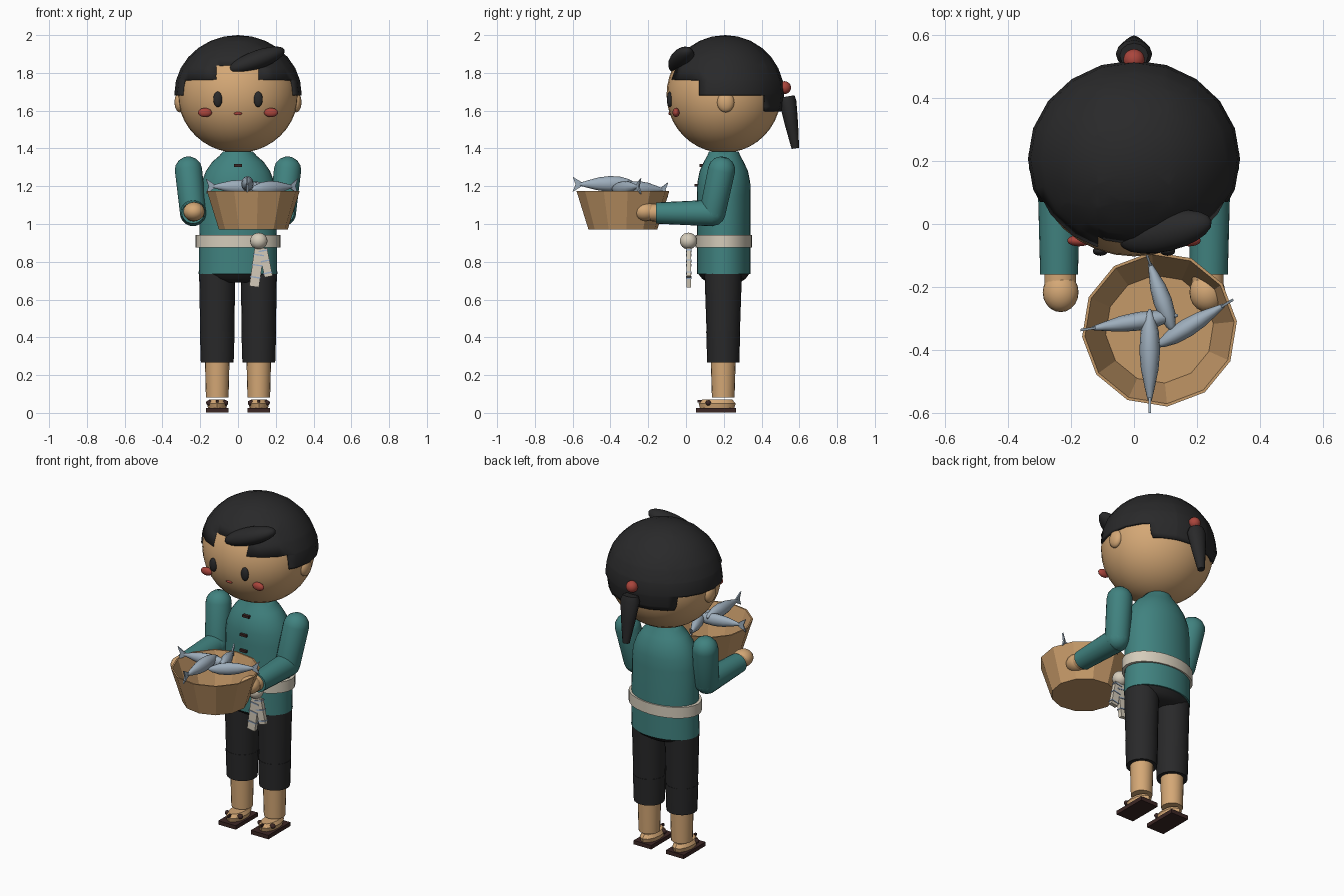
import bpy, bmesh, math
from mathutils import Vector, Matrix

if "Cube" in bpy.data.objects:
    bpy.data.objects.remove(bpy.data.objects["Cube"])


def mat(name, *rgb):
    m = bpy.data.materials.new(name)
    m.diffuse_color = (*rgb, 1)
    m.use_nodes = True
    m.node_tree.nodes["Principled BSDF"].inputs["Base Color"].default_value = m.diffuse_color
    return m


SKIN = mat("skin", 0.66, 0.39, 0.18)
BLACK = mat("soft_black", 0.022, 0.022, 0.023)
TEAL = mat("teal_cloth", 0.052, 0.225, 0.215)
CREAM = mat("cream_cloth", 0.66, 0.60, 0.49)
WOOD = mat("basket_wood", 0.56, 0.32, 0.14)
FISH = mat("fish_silver", 0.34, 0.42, 0.50)
RED = mat("red", 0.40, 0.06, 0.045)
SOLE = mat("dark_brown", 0.045, 0.02, 0.018)
STRIPE = mat("stripe_blue", 0.33, 0.43, 0.58)


def finish(name, bm, m, angle=40):
    bmesh.ops.recalc_face_normals(bm, faces=bm.faces)
    me = bpy.data.meshes.new(name)
    bm.to_mesh(me)
    bm.free()
    me.materials.append(m)
    if angle:
        me.shade_smooth()
        me.set_sharp_from_angle(angle=math.radians(angle))
    ob = bpy.data.objects.new(name, me)
    bpy.context.collection.objects.link(ob)
    return ob


def aim(direction):
    return Vector(direction).to_track_quat('X', 'Z').to_matrix().to_4x4()


def ellipsoid(name, c, r, m, direction=(1, 0, 0), seg=20, rings=12):
    bm = bmesh.new()
    M = Matrix.Translation(c) @ aim(direction) @ Matrix.Diagonal((*r, 1))
    bmesh.ops.create_uvsphere(bm, u_segments=seg, v_segments=rings, radius=1, matrix=M)
    return finish(name, bm, m, 60)


def loft(name, start, direction, rings, m, seg=20, angle=40, cap=True, turn=0.0):
    """Elliptical rings (distance, radius a, radius b) along a direction."""
    bm = bmesh.new()
    q = Vector(direction).to_track_quat('Z', 'Y')
    loops = []
    for d, a, b in rings:
        ts = [2 * math.pi * i / seg + turn for i in range(seg)]
        loops.append([bm.verts.new(Vector(start) + q @ Vector((a * math.cos(t), b * math.sin(t), d)))
                      for t in ts])
    for lo, hi in zip(loops, loops[1:]):
        for i in range(seg):
            j = (i + 1) % seg
            bm.faces.new((lo[i], lo[j], hi[j], hi[i]))
    if cap:
        bm.faces.new(loops[0])
        bm.faces.new(loops[-1])
    return finish(name, bm, m, angle)


def column(name, x, y, rings, m, **kw):
    bmr = [(z, a, b) for z, a, b in rings]
    return loft(name, (x, y, 0), (0, 0, 1), bmr, m, **kw)


def tube(name, a, b, r1, r2, m):
    """Limb with rounded ends between two points."""
    L = (Vector(b) - Vector(a)).length
    rings = [(-r1 * s, r1 * c, r1 * c) for s, c in ((.95, .3), (.75, .66), (.4, .92))]
    rings += [(0, r1, r1), (L, r2, r2)]
    rings += [(L + .4 * r2, .92 * r2, .92 * r2), (L + .75 * r2, .66 * r2, .66 * r2), (L + .95 * r2, .3 * r2, .3 * r2)]
    return loft(name, a, Vector(b) - Vector(a), rings, m, angle=60)


def box(name, c, size, m, tilt=0.0):
    bm = bmesh.new()
    M = Matrix.Translation(c) @ Matrix.Rotation(tilt, 4, 'Y') @ Matrix.Diagonal((*size, 1))
    bmesh.ops.create_cube(bm, size=1, matrix=M)
    return finish(name, bm, m, 0)


# Head and face
ellipsoid("head", (0, .2, 1.685), (.318, .303, .308), SKIN, seg=32, rings=20)
ellipsoid("mouth", (0, -.083, 1.585), (.021, .01, .009), RED)
for s, side in ((-1, "left"), (1, "right")):
    ellipsoid(side + "_ear", (s * .308, .21, 1.645), (.028, .046, .054), SKIN)
    ellipsoid(side + "_eye", (s * .107, -.086, 1.66), (.024, .015, .041), BLACK)
    ellipsoid(side + "_cheek", (s * .175, -.053, 1.59), (.037, .018, .024), RED)

# Hair cap: cut along step lines, then trimmed to a stepped hairline
bm = bmesh.new()
bmesh.ops.create_uvsphere(bm, u_segments=20, v_segments=14, radius=1,
                          matrix=Matrix.Translation((0, .207, 1.69)) @ Matrix.Diagonal((.337, .313, .31, 1)))
for axis, cuts in ((2, (1.595, 1.68, 1.765, 1.84)), (1, (.07, .42)), (0, (-.116, .11))):
    for v in cuts:
        n = Vector((0, 0, 0))
        n[axis] = 1
        bmesh.ops.bisect_plane(bm, geom=bm.verts[:] + bm.edges[:] + bm.faces[:], plane_co=n * v, plane_no=n)


def hairline(p):
    if p.y > .42:
        return 1.595
    if p.y > .07:
        return 1.68
    return 1.84 if -.116 < p.x < .11 else 1.765


trim = [f for f in bm.faces if f.calc_center_median().z < hairline(f.calc_center_median())]
bmesh.ops.delete(bm, geom=trim, context='FACES')
hair = finish("hair_cap", bm, BLACK, 50)
mod = hair.modifiers.new("thickness", 'SOLIDIFY')
mod.thickness, mod.offset = .015, -1
ellipsoid("fringe_lock", (.1, -.025, 1.868), (.16, .062, .05), BLACK, (.15, .035, .055))
ellipsoid("hair_tie", (0, .522, 1.722), (.034, .034, .034), RED)
loft("ponytail", (0, .535, 1.675), (0, .044, -.275),
     [(0, .045, .04), (.03, .058, .045), (.15, .042, .035), (.278, .02, .02)], BLACK, seg=12)

# Tunic, sash and buttons
column("tunic", 0, .2, [(.735, .208, .142), (.95, .205, .142), (1.15, .203, .142), (1.22, .193, .14),
                        (1.28, .17, .128), (1.33, .135, .105), (1.36, .1, .088), (1.385, .078, .078)],
       TEAL, seg=28, angle=50)
column("sash", 0, .2, [(.875, .224, .15), (.942, .224, .15)], CREAM, seg=28)
for z, y in ((1.31, .082), (1.205, .056), (1.11, .054)):
    box("button", (0, y, z), (.044, .02, .014), SOLE)

# Arms and hands
for s, side in ((-1, "left"), (1, "right")):
    tube(side + "_upper_arm", (s * .262, .188, 1.285), (s * .238, .14, 1.06), .073, .07, TEAL)
    tube(side + "_elbow", (s * .238, .14, 1.06), (s * .236, .10, 1.057), .07, .067, TEAL)
    loft(side + "_forearm", (s * .238, .14, 1.058), (0, -1, 0), [(0, .068, .07), (.3, .06, .056)], TEAL)
    loft(side + "_wrist", (s * .235, -.14, 1.06), (0, -1, 0), [(0, .05, .047), (.05, .05, .045)], SKIN)
    ellipsoid(side + "_hand", (s * .233, -.217, 1.066), (.057, .063, .05), SKIN)

# Trousers, legs and sandals
column("hips", 0, .2, [(.69, .12, .085), (.71, .18, .115), (.74, .2, .138)], BLACK, seg=24)
for s, side in ((-1, "left"), (1, "right")):
    x = s * .11
    column(side + "_trouser_leg", x, .197, [(.42, .09, .088), (.74, .096, .099)], BLACK)
    column(side + "_trouser_cuff", x, .197, [(.268, .087, .085), (.43, .092, .09)], BLACK)
    column(side + "_calf", x, .197, [(.082, .06, .06), (.28, .065, .066)], SKIN)
    column(side + "_foot", x, .165, [(.022, .048, .09), (.05, .054, .098), (.07, .042, .08)], SKIN, seg=12)
    box(side + "_sole", (x, .158, .014), (.118, .212, .024), SOLE)
    tube(side + "_strap", (x - .045, .118, .053), (x + .045, .118, .053), .014, .014, SOLE)
    box(side + "_toe_thong", (x, .09, .062), (.012, .06, .014), SOLE)

# Basket: open twelve-sided bowl with a floor
bm = bmesh.new()
N = 12
loops = [[bm.verts.new((.081 + r * math.cos(t), -.334 + r * math.sin(t), z))
          for t in (2 * math.pi * i / N + .1 for i in range(N))]
         for r, z in ((.183, .97), (.247, 1.175), (.238, 1.175), (.172, .985))]
for lo, hi in zip(loops, loops[1:]):
    for i in range(N):
        j = (i + 1) % N
        bm.faces.new((lo[i], lo[j], hi[j], hi[i]))
bm.faces.new(loops[0])
bm.faces.new(loops[-1])
finish("basket", bm, WOOD, 0)


# Fish: spindle body with an upright forked tail plate
def fish(nose, tail, k=1.0):
    nose, tail = Vector(nose), Vector(tail)
    d = nose - tail
    L = d.length
    d.normalize()
    rings = [(L * t, .033 * k * w, .041 * k * w)
             for t, w in ((.12, .2), (.25, .5), (.42, .85), (.6, 1), (.78, .88), (.92, .5), (1, .1))]
    loft("fish_body", tail, tail.lerp(nose, 1) - tail, rings, FISH, seg=12, angle=60)
    bm = bmesh.new()
    side = d.cross(Vector((0, 0, 1))).normalized() * .004
    up = Vector((0, 0, .04))
    pts = [tail + up, tail + d * .015, tail - up, tail + d * L * .17 - up * .15, tail + d * L * .17 + up * .15]
    a = [bm.verts.new(p + side) for p in pts]
    b = [bm.verts.new(p - side) for p in pts]
    bm.faces.new(a)
    bm.faces.new(b[::-1])
    for i in range(5):
        j = (i + 1) % 5
        bm.faces.new((a[i], b[i], b[j], a[j]))
    finish("fish_tail", bm, FISH, 0)


fish((.05, -.27, 1.215), (.05, -.6, 1.21), 1.0)
fish((.14, -.29, 1.195), (-.17, -.337, 1.2), .9)
fish((.07, -.39, 1.185), (.315, -.24, 1.2), .9)
fish((.125, -.345, 1.195), (.04, -.095, 1.18), .9)

# Sash knot with two hanging striped ends
ellipsoid("sash_knot", (.11, .013, .91), (.046, .046, .044), CREAM)
for x, z, w, h, tilt in ((.1, .772, .052, .21, .14), (.147, .795, .044, .15, -.2)):
    box("sash_end", (x, .014, z), (w, .024, h), CREAM, tilt)
    for o in (-.055, .01, .065):
        box("sash_stripe", (x + o * math.sin(tilt), .014, z + o * math.cos(tilt)),
            (w + .006, .03, .007), STRIPE, tilt)
